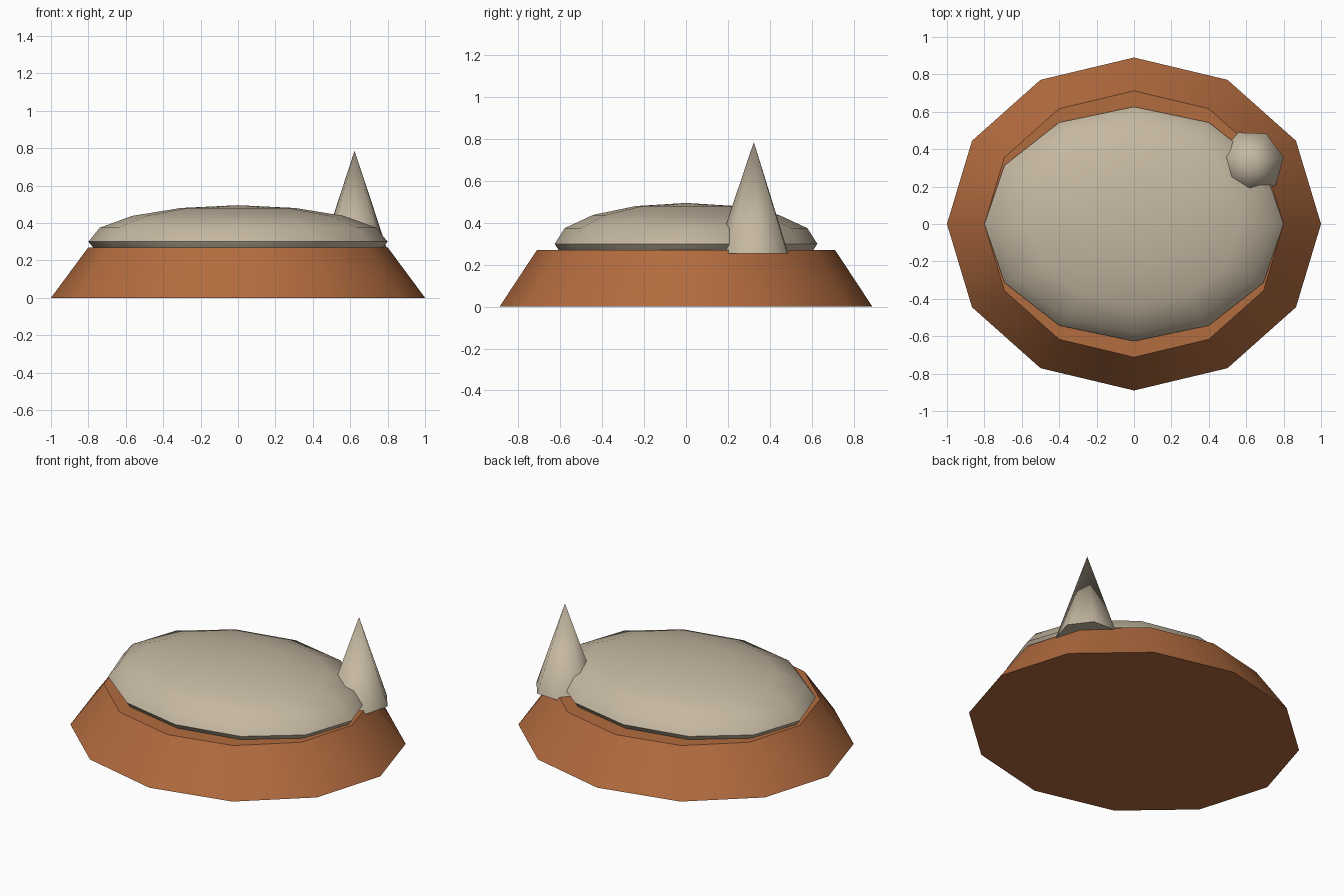
import bpy
from math import radians, pi

if "Cube" in bpy.data.objects:
    bpy.data.objects.remove(bpy.data.objects["Cube"])


def material(name, rgb):
    m = bpy.data.materials.new(name)
    m.diffuse_color = (*rgb, 1)
    m.use_nodes = True
    m.node_tree.nodes["Principled BSDF"].inputs["Base Color"].default_value = m.diffuse_color
    return m


clay = material("clay", (0.45, 0.15, 0.05))
stone = material("stone", (0.56, 0.48, 0.36))


def finish(name, mat, scale, angle):
    ob = bpy.context.object
    ob.name = name
    ob.scale = scale
    bpy.ops.object.transform_apply(location=False, rotation=True, scale=True)
    bpy.ops.object.shade_smooth_by_angle(angle=radians(angle))
    ob.data.materials.append(mat)
    return ob


# Sloping twelve-sided oval base
bpy.ops.mesh.primitive_cone_add(vertices=12, radius1=1.0, radius2=0.8, depth=0.27,
                                location=(0, 0, 0.135))
finish("base", clay, (1, 0.89, 1), 35)

# Flattened dome sunk into the base
bpy.ops.mesh.primitive_uv_sphere_add(segments=12, ring_count=8, radius=1,
                                     location=(0, 0, 0.3))
finish("dome", stone, (0.8, 0.627, 0.195), 50)

# Seven-sided spike on the back right rim
bottom, tip = 0.253, 0.786
bpy.ops.mesh.primitive_cone_add(vertices=7, radius1=0.18, radius2=0, depth=tip - bottom,
                                location=(0.623, 0.324, (bottom + tip) / 2),
                                rotation=(0, 0, pi / 7 - radians(2)))
finish("spike", stone, (1, 1, 1), 60)
